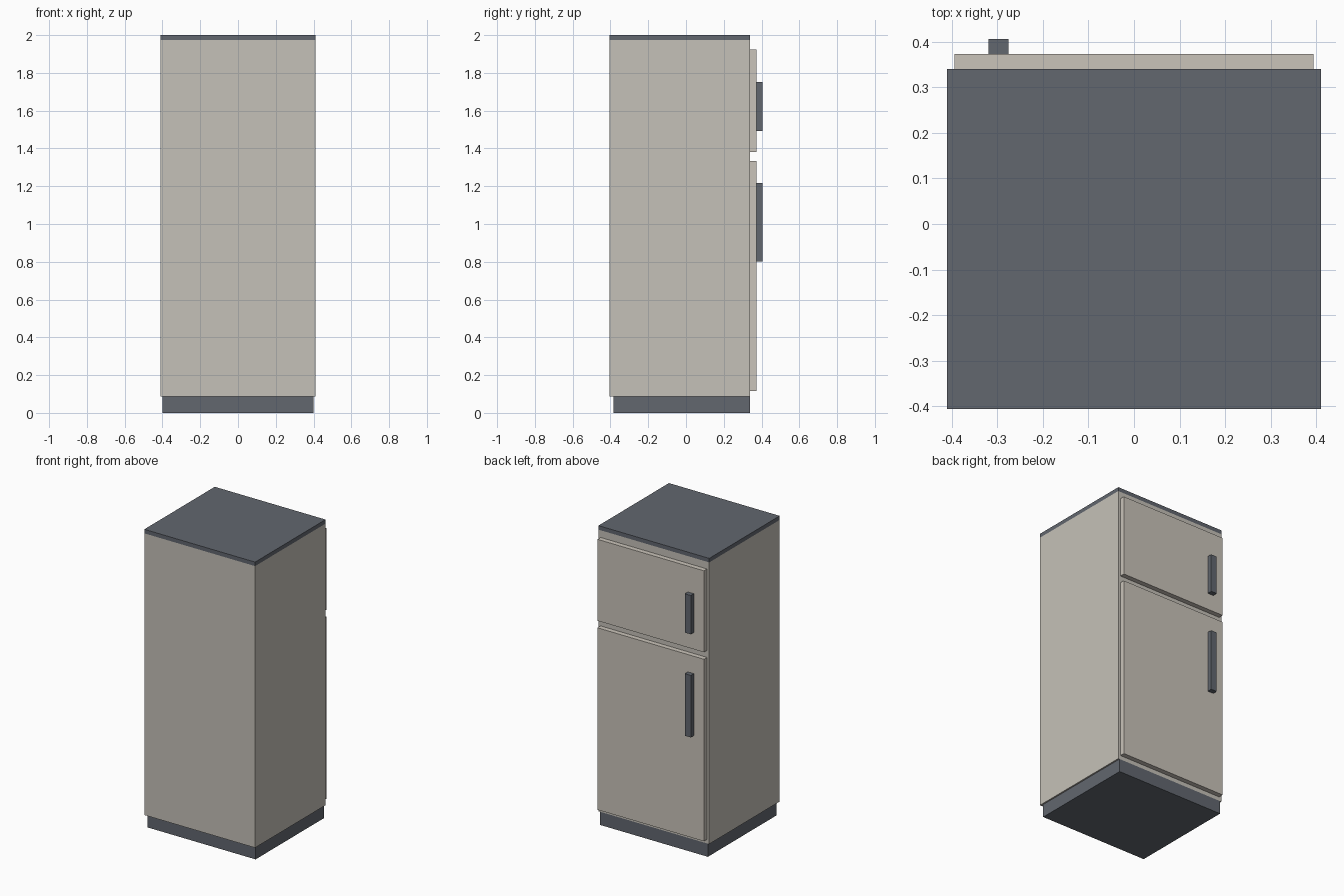
import bpy

cube = bpy.data.objects.get("Cube")
if cube:
    bpy.data.objects.remove(cube, do_unlink=True)


def make_material(name, srgb):
    """Flat material from 0-255 display values, stored as linear."""
    linear = [((c / 255 + 0.055) / 1.055) ** 2.4 for c in srgb]
    mat = bpy.data.materials.new(name)
    mat.use_nodes = True
    mat.diffuse_color = (*linear, 1)
    bsdf = next(n for n in mat.node_tree.nodes if n.type == "BSDF_PRINCIPLED")
    bsdf.inputs["Base Color"].default_value = (*linear, 1)
    return mat


def box(name, x, y, z, mat):
    """Box spanning the given (low, high) ranges."""
    spans = (x, y, z)
    bpy.ops.mesh.primitive_cube_add(size=1)
    obj = bpy.context.object
    obj.name = name
    obj.location = [(lo + hi) / 2 for lo, hi in spans]
    obj.scale = [hi - lo for lo, hi in spans]
    bpy.ops.object.transform_apply(location=False, rotation=False, scale=True)
    obj.data.materials.append(mat)
    return obj


cream = make_material("cream enamel", (197, 193, 184))
warm_cream = make_material("warm cream door", (202, 196, 186))
slate = make_material("slate grey trim", (98, 103, 111))

WIDE = (-0.41, 0.41)
DEEP = (-0.405, 0.34)
DOOR_Y = (DEEP[1], 0.373)

# Cabinet, plinth and top panel
box("plinth", (-0.4, 0.4), (-0.385, DEEP[1]), (0, 0.088), slate)
box("cabinet", WIDE, DEEP, (0.088, 1.973), cream)
box("top_panel", WIDE, DEEP, (1.973, 2), slate)

# Doors with their handles
for part, door_z, handle_z in (
    ("upper", (1.38, 1.925), (1.492, 1.752)),
    ("lower", (0.115, 1.333), (0.802, 1.217)),
):
    box(part + "_door", (-0.394, 0.394), DOOR_Y, door_z, warm_cream)
    box(part + "_handle", (-0.319, -0.275), (DOOR_Y[1], 0.405), handle_z, slate)
